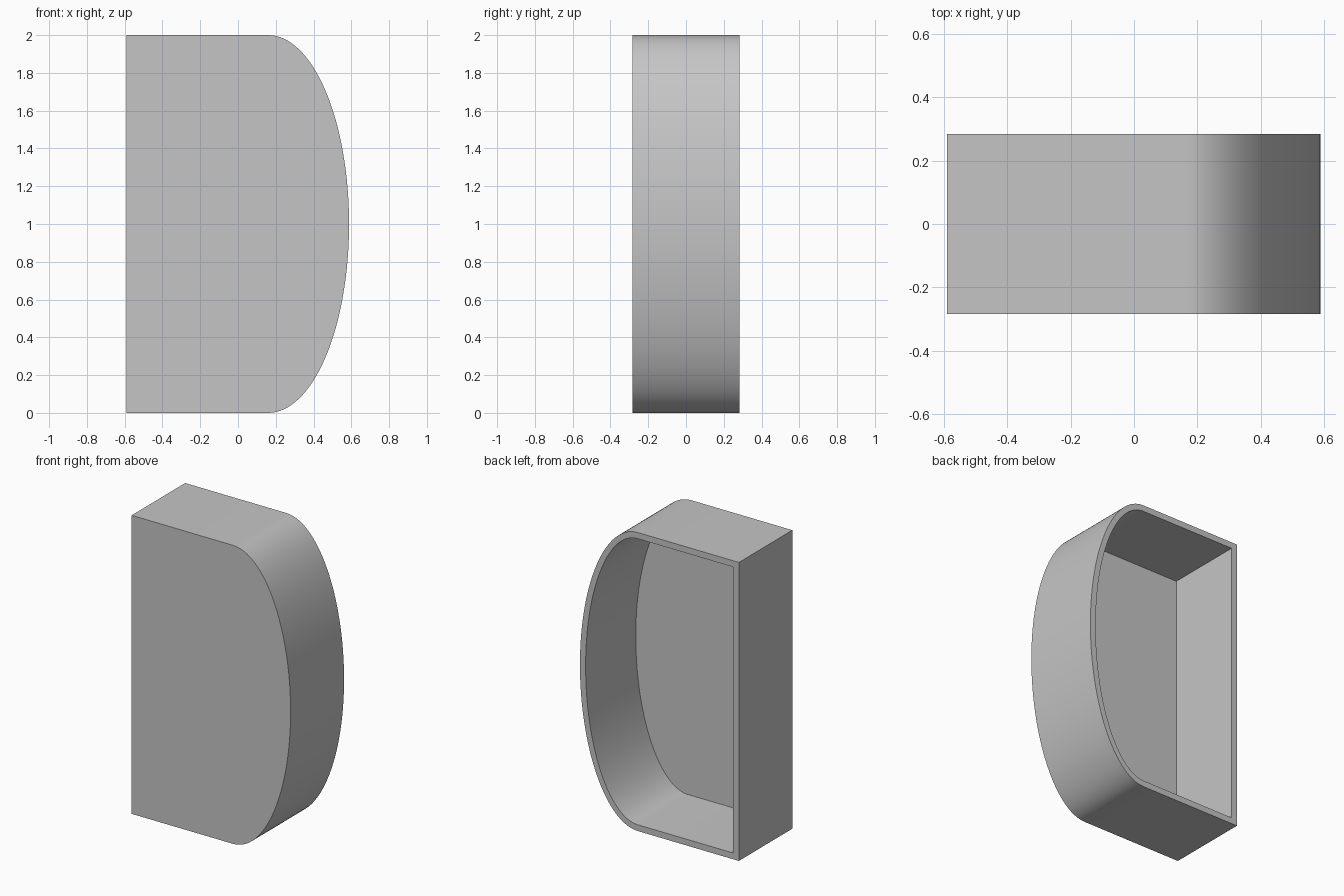
import bpy, bmesh
from math import sin, cos, pi, radians

if "Cube" in bpy.data.objects:
    bpy.data.objects.remove(bpy.data.objects["Cube"], do_unlink=True)

WALL, FRONT, BACK, PANEL = 0.042, -0.283, 0.283, 0.035
STEPS = 64

grey = bpy.data.materials.new("plain_grey")
grey.use_nodes = True
colour = (0.56, 0.56, 0.56, 1)
grey.diffuse_color = colour
grey.node_tree.nodes["Principled BSDF"].inputs["Base Color"].default_value = colour


def d_profile(inset):
    """D outline: straight left edge, half ellipse on the right."""
    left, centre, a, b = -0.59 + inset, 0.16, 0.428 - inset, 1 - inset
    arc = [(centre + a * cos(t), 1 + b * sin(t))
           for t in (-pi / 2 + pi * i / STEPS for i in range(STEPS + 1))]
    return [(left, 1 - b)] + arc + [(left, 1 + b)]


bm = bmesh.new()


def ring(inset, y):
    return [bm.verts.new((x, y, z)) for x, z in d_profile(inset)]


# Outer shell, back rim and recess, joined ring by ring
rings = [ring(0, FRONT), ring(0, BACK), ring(WALL, BACK), ring(WALL, FRONT + PANEL)]
for r, s in zip(rings, rings[1:]):
    for i in range(len(r)):
        j = (i + 1) % len(r)
        bm.faces.new((r[i], r[j], s[j], s[i]))

# Front panel, outside and inside
bm.faces.new(rings[0])
bm.faces.new(rings[-1])
bmesh.ops.recalc_face_normals(bm, faces=bm.faces[:])

mesh = bpy.data.meshes.new("open_back_shell")
bm.to_mesh(mesh)
bm.free()
mesh.materials.append(grey)
shell = bpy.data.objects.new("open_back_shell", mesh)
bpy.context.collection.objects.link(shell)

# Smooth curved wall with crisp rims
bpy.ops.object.select_all(action='DESELECT')
shell.select_set(True)
bpy.context.view_layer.objects.active = shell
bpy.ops.object.shade_smooth_by_angle(angle=radians(30))
